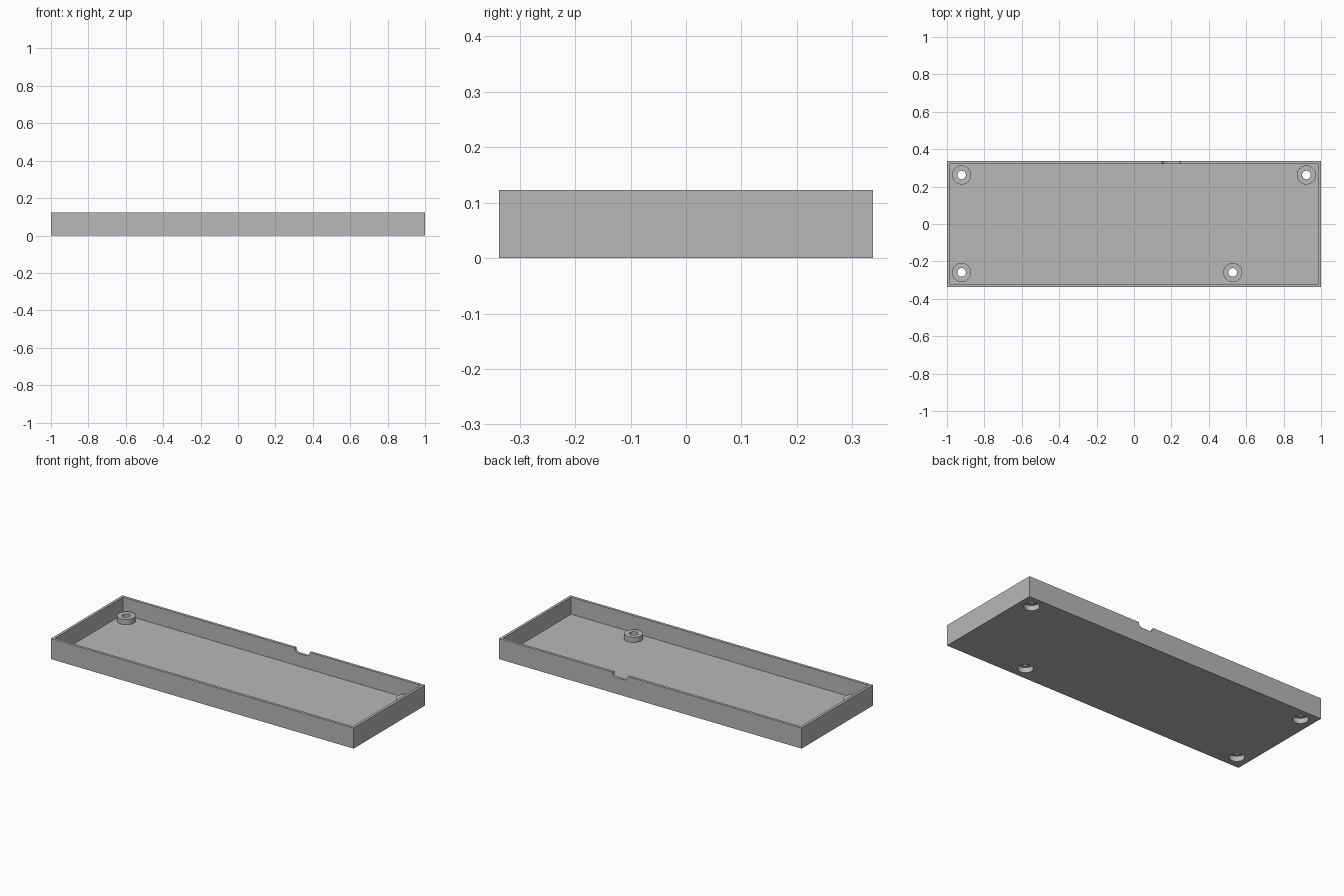
import bpy, bmesh, math

WIDTH, DEPTH, HEIGHT = 2.0, 0.674, 0.123
WALL, FLOOR = 0.016, 0.021
BOSS_TOP, BORE_DEPTH = 0.052, 0.031
BOSSES = [(-0.922, 0.262), (0.922, 0.262), (-0.922, -0.259), (0.528, -0.259)]

cube = bpy.data.objects.get("Cube")
if cube:
    bpy.data.objects.remove(cube, do_unlink=True)

grey = bpy.data.materials.new("grey plastic")
grey.use_nodes = True
colour = (0.48, 0.48, 0.48, 1)
grey.diffuse_color = colour
grey.node_tree.nodes["Principled BSDF"].inputs["Base Color"].default_value = colour


def finish(name, bm):
    bmesh.ops.recalc_face_normals(bm, faces=bm.faces)
    mesh = bpy.data.meshes.new(name)
    bm.to_mesh(mesh)
    bm.free()
    mesh.materials.append(grey)
    obj = bpy.data.objects.new(name, mesh)
    bpy.context.collection.objects.link(obj)
    return obj


def box(name, width, depth, low, high):
    bm = bmesh.new()
    bmesh.ops.create_cube(bm, size=1)
    bmesh.ops.scale(bm, vec=(width, depth, high - low), verts=bm.verts)
    bmesh.ops.translate(bm, vec=(0, 0, (low + high) / 2), verts=bm.verts)
    return finish(name, bm)


def cylinders(name, radius, low, high):
    """One upright cylinder at every boss position."""
    bm = bmesh.new()
    for x, y in BOSSES:
        made = bmesh.ops.create_cone(bm, cap_ends=True, segments=48, radius1=radius,
                                     radius2=radius, depth=high - low)
        bmesh.ops.translate(bm, vec=(x, y, (low + high) / 2), verts=made["verts"])
    return finish(name, bm)


def cable_notch(name, x, half, top, bottom, radius):
    """Slot with rounded lower corners, run through the back wall."""
    points = [(x + half, top), (x - half, top)]
    for side, start in ((-1, math.pi), (1, 1.5 * math.pi)):
        for i in range(9):
            a = start + i * math.pi / 16
            points.append((x + side * (half - radius) + radius * math.cos(a),
                           bottom + radius + radius * math.sin(a)))
    bm = bmesh.new()
    face = bm.faces.new([bm.verts.new((px, DEPTH / 2 - 2 * WALL, pz)) for px, pz in points])
    swept = bmesh.ops.extrude_face_region(bm, geom=[face])["geom"]
    verts = [v for v in swept if isinstance(v, bmesh.types.BMVert)]
    bmesh.ops.translate(bm, vec=(0, 4 * WALL, 0), verts=verts)
    return finish(name, bm)


def combine(target, other, operation):
    mod = target.modifiers.new(operation.lower(), "BOOLEAN")
    mod.operation, mod.solver, mod.object = operation, "EXACT", other
    bpy.context.view_layer.objects.active = target
    bpy.ops.object.modifier_apply(modifier=mod.name)
    bpy.data.objects.remove(other, do_unlink=True)


# Hollow tray with screw bosses
tray = box("case_tray", WIDTH, DEPTH, 0, HEIGHT)
combine(tray, box("cavity", WIDTH - 2 * WALL, DEPTH - 2 * WALL, FLOOR, HEIGHT + 0.1), "DIFFERENCE")
combine(tray, cylinders("screw_bosses", 0.051, FLOOR / 2, BOSS_TOP), "UNION")

# Screw head recesses from below, screw holes right through
combine(tray, cylinders("head_recesses", 0.042, -0.1, BORE_DEPTH), "DIFFERENCE")
combine(tray, cylinders("screw_holes", 0.023, -0.1, 0.1), "DIFFERENCE")

# Cable notch in the back rim
combine(tray, cable_notch("notch", 0.2, 0.049, HEIGHT + 0.1, HEIGHT - 0.026, 0.022), "DIFFERENCE")

bpy.ops.object.select_all(action="DESELECT")
tray.select_set(True)
bpy.context.view_layer.objects.active = tray
bpy.ops.object.shade_smooth_by_angle(angle=math.radians(30))
